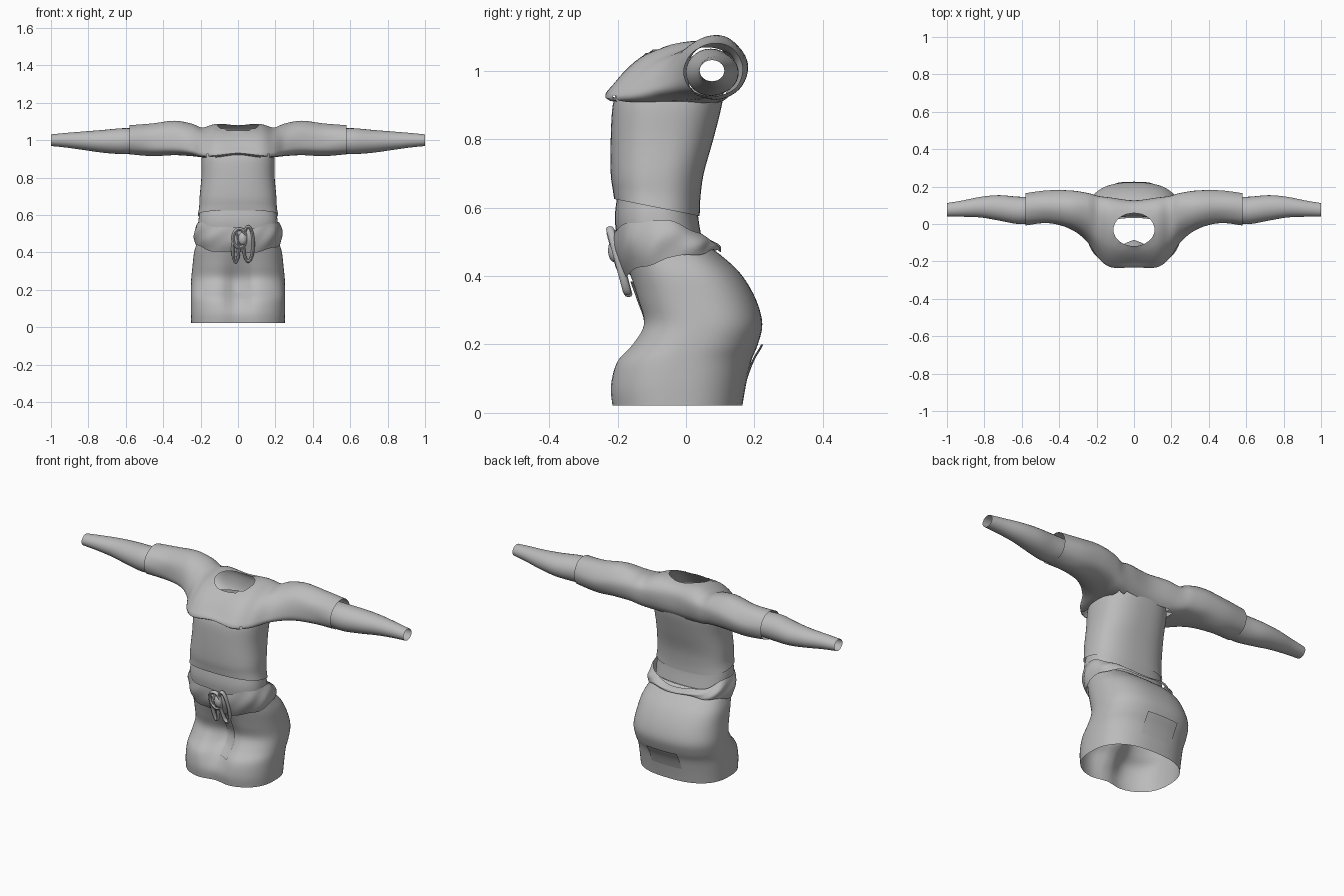
import bpy, bmesh, math
from mathutils import Vector

if "Cube" in bpy.data.objects:
    bpy.data.objects.remove(bpy.data.objects["Cube"])

mat = bpy.data.materials.new("cloth grey")
mat.diffuse_color = (0.5, 0.5, 0.5, 1)
mat.use_nodes = True
mat.node_tree.nodes["Principled BSDF"].inputs["Base Color"].default_value = mat.diffuse_color


def spline(pts, n, closed=False):
    """Smooth curve through the points, n steps per span."""
    out, m = [], len(pts)
    for i in range(m if closed else m - 1):
        if closed:
            a, b, c, d = (pts[(i + k) % m] for k in (-1, 0, 1, 2))
        else:
            a, b, c, d = (pts[min(max(i + k, 0), m - 1)] for k in (-1, 0, 1, 2))
        for j in range(n):
            t = j / n
            out.append(0.5 * (2 * b + (c - a) * t + (2 * a - 5 * b + 4 * c - d) * t * t
                              + (3 * b - a - 3 * c + d) * t ** 3))
    return out if closed else out + [pts[-1]]


def refine(rings, n):
    """Add smooth in-between rings."""
    cols = [spline(list(col), n) for col in zip(*rings)]
    return [list(r) for r in zip(*cols)]


def skin(name, grid, closed=True, wrap=False, edit=None):
    """Turn a grid of points into a smooth open surface."""
    bm = bmesh.new()
    rows = [[bm.verts.new(p) for p in r] for r in grid]
    m = len(rows[0])
    for i in range(len(rows) if wrap else len(rows) - 1):
        r, s = rows[i], rows[(i + 1) % len(rows)]
        for j in range(m if closed else m - 1):
            k = (j + 1) % m
            bm.faces.new((r[j], r[k], s[k], s[j]))
    if edit:
        edit(bm)
    bmesh.ops.recalc_face_normals(bm, faces=bm.faces)
    me = bpy.data.meshes.new(name)
    bm.to_mesh(me)
    bm.free()
    me.materials.append(mat)
    ob = bpy.data.objects.new(name, me)
    bpy.context.collection.objects.link(ob)
    bpy.ops.object.select_all(action='DESELECT')
    ob.select_set(True)
    bpy.context.view_layer.objects.active = ob
    bpy.ops.object.shade_smooth_by_angle(angle=math.radians(50))
    return ob


def power(v, e):
    return math.copysign(abs(v) ** e, v)


def body_ring(z, w, front, back, dent=0, tilt=0, seg=64):
    """Rounded body section with an optional hollow at the front centre."""
    yc, out = (front + back) / 2, []
    for i in range(seg):
        t = math.tau * i / seg
        x = w * power(math.cos(t), 0.8)
        y = yc + (back - front) / 2 * power(math.sin(t), 0.8)
        if math.sin(t) < 0:
            y += dent * math.exp(-(x / 0.065) ** 2)
        out.append(Vector((x, y, z + tilt * (y - yc))))
    return out


# Shirt body and the tucked layer below its hem
shirt = [(.95, .185, -.195, .11), (.9, .195, -.214, .105), (.8, .196, -.22, .08),
         (.7, .205, -.22, .052), (.64, .208, -.214, .042, 0, -.1),
         (.60, .215, -.21, .04, 0, -.2)]
skin("shirt_body", refine([body_ring(*r) for r in shirt], 4))
under = [(.64, .198, -.2, .032), (.57, .212, -.208, .036), (.5, .213, -.2, .048)]
skin("under_shirt", refine([body_ring(*r) for r in under], 4))

# Short jacket with sleeves: y, z sections along x, front hem over the top to the underside
sections = {
    0: (-.222, .925, -.205, .965, -.13, 1.04, -.02, 1.08, .08, 1.075, .125, 1.02, .10, .91, -.05, .91),
    .12: (-.222, .912, -.205, .965, -.125, 1.04, -.02, 1.08, .085, 1.08, .14, 1.02, .105, .91, -.05, .91),
    .19: (-.175, .915, -.16, .96, -.09, 1.025, 0, 1.06, .09, 1.065, .148, 1.02, .12, .92, -.03, .91),
    .25: (-.085, .93, -.085, .97, -.04, 1.035, .03, 1.08, .11, 1.085, .165, 1.03, .14, .94, .03, .915),
    .34: (-.015, .94, -.025, .99, 0, 1.06, .06, 1.10, .125, 1.095, .178, 1.03, .155, .95, .07, .92),
    .46: (.02, .94, .005, .99, .02, 1.05, .08, 1.088, .14, 1.075, .18, 1.01, .155, .945, .09, .915),
    .58: (.015, .945, -.008, 1.0, .02, 1.055, .08, 1.08, .135, 1.065, .165, 1.01, .145, .95, .08, .925),
}


def section(x):
    p = sections[abs(x)]
    return spline([Vector((x, p[i], p[i + 1])) for i in range(0, 16, 2)], 5, True)


def open_jacket(bm):
    # neck opening and open waist
    def inside(c):
        return (c.x / .11) ** 2 + ((c.y + .03) / .088) ** 2 < 1
    gone = []
    for f in bm.faces:
        c = f.calc_center_median()
        if (c.z > 1 and inside(c)) or (c.z < .925 and abs(c.x) < .17 and -.21 < c.y < .095):
            gone.append(f)
    bmesh.ops.delete(bm, geom=gone, context='FACES')
    for v in bm.verts:
        if v.is_boundary and v.co.z > 1 and abs(v.co.x) < .2:
            a = math.atan2((v.co.y + .03) / .088, v.co.x / .11)
            v.co.x, v.co.y = .11 * math.cos(a), -.03 + .088 * math.sin(a)


xs = sorted(sections)
order = [-x for x in reversed(xs[1:])] + xs
skin("jacket", refine([section(x) for x in order], 6), edit=open_jacket)

# Tapered forearm sleeves: x, centre y and z, radii
sleeve = [(.54, .075, .997, .07, .066), (.62, .073, .995, .073, .069), (.72, .086, .994, .068, .061),
          (.82, .09, .997, .055, .05), (.92, .082, 1.0, .043, .039), (1.0, .076, 1.0, .036, .031)]
for side, name in ((1, "left_forearm_sleeve"), (-1, "right_forearm_sleeve")):
    rings = [[Vector((side * x, y + ry * math.cos(math.tau * i / 28), z + rz * math.sin(math.tau * i / 28)))
              for i in range(28)] for x, y, z, ry, rz in sleeve]
    skin(name, refine(rings, 4))

# Trousers cut off at the thighs
legs = [(.50, .205, -.188, .05), (.45, .22, -.182, .115), (.40, .235, -.168, .165, .01),
        (.33, .243, -.15, .205, .03), (.26, .25, -.135, .223, .05), (.20, .252, -.17, .21, .07),
        (.15, .252, -.215, .19, .06), (.08, .252, -.23, .175, .03), (.022, .25, -.225, .165, .025)]
grid = refine([body_ring(*r) for r in legs], 4)
skin("trousers", grid)

# Front fly strip and loose fold at the back seam, following the trousers
fly = [[p + Vector((0, -.007, 0)) for p in r[48:51]] for r in grid if .14 < r[0].z < .39]
skin("fly_strip", fly, closed=False)
fold = [[p + Vector((0, .16 * max(0, r[0].z - .1), 0)) for p in r[13:20]] for r in grid if .09 < r[0].z < .212]
skin("back_fold", fold, closed=False)


# Sash: wide at the front, narrow at the back, with soft folds
def bend(f, m, b, s):
    return m + (b - f) / 2 * s + ((f + b) / 2 - m) * s * s


sash = []
for k in range(13):
    v = k / 12
    puff = .012 * math.sin(math.pi * v)
    ring = body_ring(0, .218 + .01 * v + puff, -.213 + .033 * v - puff, .072 + .03 * v + puff, seg=96)
    for i, p in enumerate(ring):
        t = math.tau * i / 96
        s = math.sin(t)
        p.z = bend(.53, .56, .497, s) * (1 - v) + bend(.4, .452, .475, s) * v
        p.z += .005 * math.sin(7 * t + 1)
        wave = 1 + .018 * math.sin(9 * t + 5 * v) * math.sin(math.pi * v)
        p.x *= wave
        p.y = -.06 + (p.y + .06) * wave
    sash.append(ring)
skin("sash", sash)


# Knot with hanging loops at the front
def loop(name, cx, cz, a, b, out):
    rings = []
    for i in range(36):
        t = math.tau * i / 36
        d = Vector((math.cos(t), 0, math.sin(t)))
        x, z = cx + a * d.x, cz + b * d.z
        c = Vector((x, -.218 - out + (.53 - z) * .27, z))
        rings.append([c + d * (.009 * math.cos(u)) + Vector((0, .012 * math.sin(u), 0))
                      for u in (math.tau * j / 8 for j in range(8))])
    skin(name, rings, wrap=True)


loop("long_loop", .055, .445, .026, .092, .002)
loop("short_loop", .008, .475, .034, .05, .004)
loop("hanging_loop", -.012, .425, .016, .078, 0)
knot = [[Vector((.025 + r * .024 * math.cos(math.tau * j / 16), -.208 + .02 * h,
                 .475 + r * .035 * math.sin(math.tau * j / 16))) for j in range(16)]
        for h, r in ((math.cos(math.pi * i / 8), math.sin(math.pi * i / 8) + .01) for i in range(9))]
skin("knot", knot)
